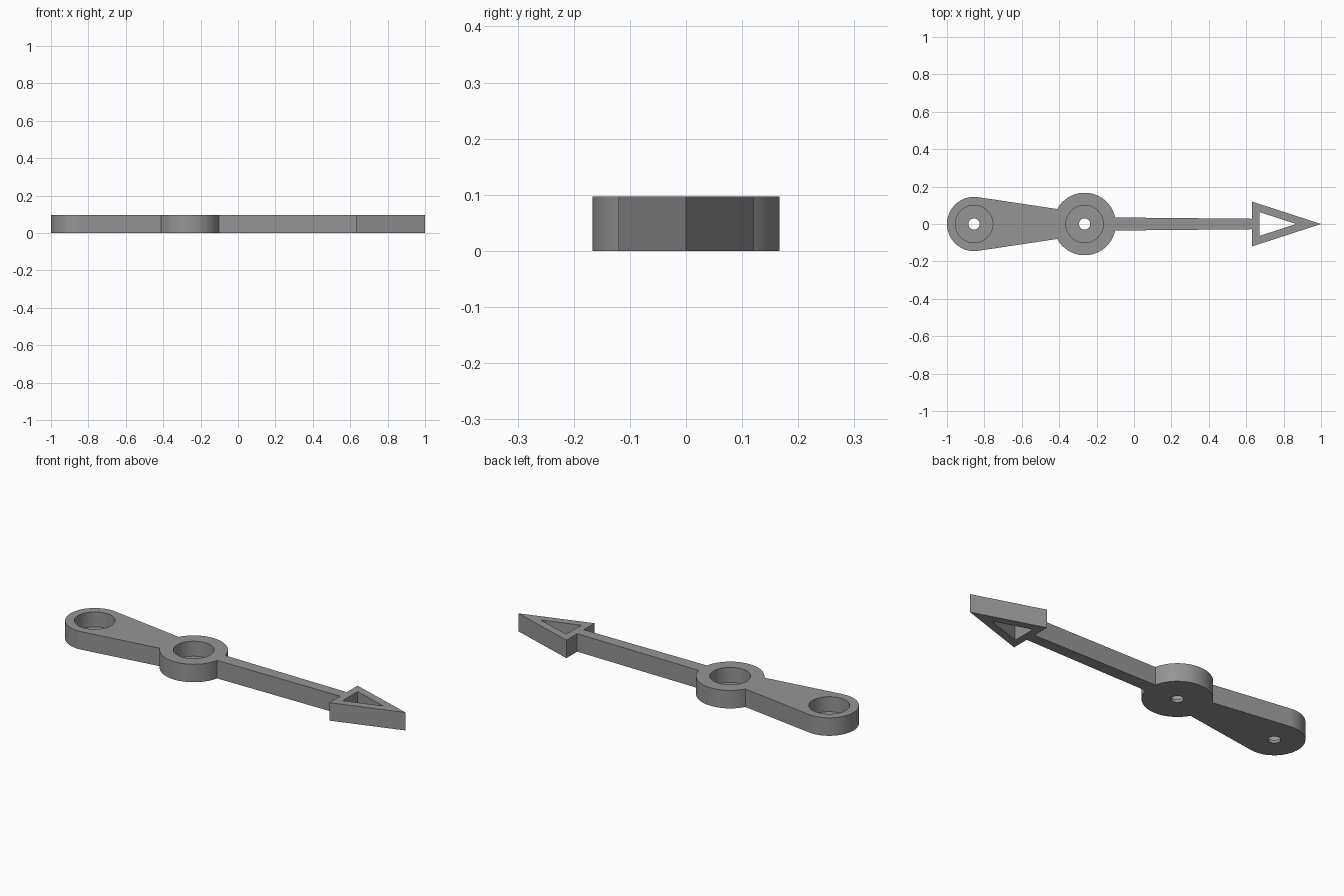
import bpy, bmesh
from math import cos, sin, radians, asin, degrees

default = bpy.data.objects.get("Cube")
if default:
    bpy.data.objects.remove(default)

HEIGHT = 0.097
FLOOR = 0.016            # thickness left under each pocket
TAIL_X, TAIL_R = -0.855, 0.145
HUB_X, HUB_R = -0.264, 0.167
HEAD_X, HEAD_HALF = 0.63, 0.12

grey = bpy.data.materials.new("mid_grey")
grey.use_nodes = True
colour = (0.3, 0.3, 0.3, 1)
grey.diffuse_color = colour
grey.node_tree.nodes["Principled BSDF"].inputs["Base Color"].default_value = colour


def arc(cx, r, start, end, steps):
    """Points on an arc centred on the x axis, angles in degrees."""
    angles = [radians(start + (end - start) * i / steps) for i in range(steps + 1)]
    return [(cx + r * cos(a), r * sin(a)) for a in angles]


def prism(name, outline, z0, z1):
    """Extrude a flat outline from z0 to z1."""
    bm = bmesh.new()
    base = bm.faces.new([bm.verts.new((x, y, z0)) for x, y in outline])
    top = bmesh.ops.extrude_face_region(bm, geom=[base], use_keep_orig=True)
    verts = [v for v in top["geom"] if isinstance(v, bmesh.types.BMVert)]
    bmesh.ops.translate(bm, verts=verts, vec=(0, 0, z1 - z0))
    bmesh.ops.recalc_face_normals(bm, faces=bm.faces)
    mesh = bpy.data.meshes.new(name)
    bm.to_mesh(mesh)
    bm.free()
    mesh.materials.append(grey)
    obj = bpy.data.objects.new(name, mesh)
    bpy.context.collection.objects.link(obj)
    return obj


# Upper half of the outline: tail, hub, tapered shaft, arrow head
hub_left = 180 - degrees(asin(0.08 / HUB_R))
hub_right = degrees(asin(0.035 / HUB_R))
half = arc(TAIL_X, TAIL_R, 180, 81.5, 28)
half += arc(HUB_X, HUB_R, hub_left, hub_right, 40)
half += [(HEAD_X, 0.028), (HEAD_X, HEAD_HALF), (1, 0)]
half[0] = (TAIL_X - TAIL_R, 0)
outline = half + [(x, -y) for x, y in reversed(half[1:-1])]
body = prism("pointer_body", outline, 0, HEIGHT)

# Pockets, pin holes and the arrow head window
cutters = [prism("head_window_cutter",
                 [(0.67, -0.064), (0.867, 0), (0.67, 0.064)], -0.1, 0.2)]
for name, cx in (("tail", TAIL_X), ("hub", HUB_X)):
    cutters.append(prism(name + "_pocket_cutter", arc(cx, 0.1, 0, 360, 64)[:-1], FLOOR, 0.2))
    cutters.append(prism(name + "_pin_cutter", arc(cx, 0.03, 0, 360, 32)[:-1], -0.1, 0.15))

bpy.ops.object.select_all(action='DESELECT')
bpy.context.view_layer.objects.active = body
body.select_set(True)
for cutter in cutters:
    cutter.hide_render = True
    mod = body.modifiers.new("cut", 'BOOLEAN')
    mod.operation = 'DIFFERENCE'
    mod.solver = 'EXACT'
    mod.object = cutter
    bpy.ops.object.modifier_apply(modifier=mod.name)
    bpy.data.objects.remove(cutter)

bpy.ops.object.shade_smooth_by_angle(angle=radians(30))
